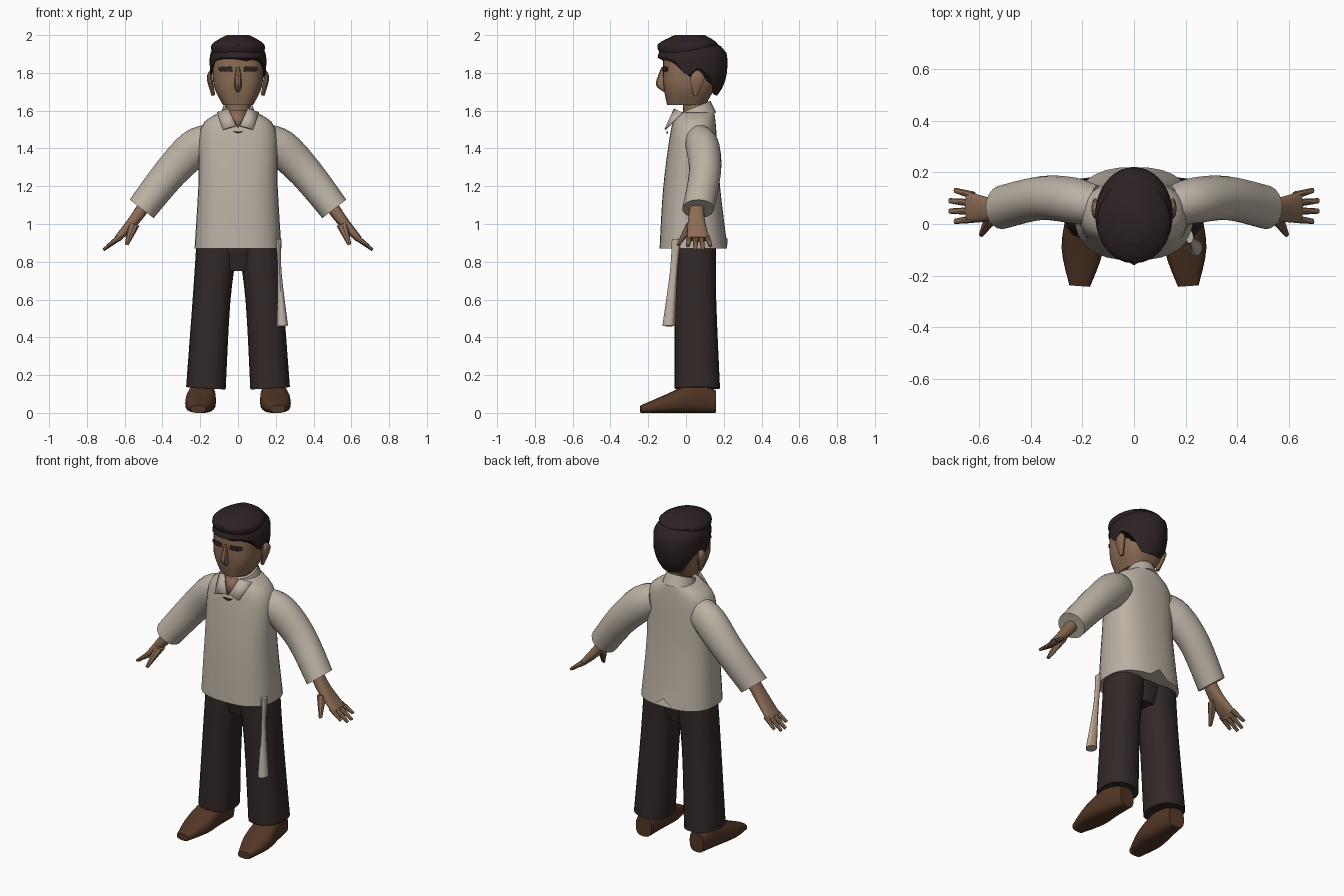
import bpy, bmesh, math
from mathutils import Vector

cube = bpy.data.objects.get("Cube")
if cube:
    bpy.data.objects.remove(cube, do_unlink=True)

ALONG_Y = Vector((0, 1, 0))
ALONG_Z = Vector((0, 0, 1))


def material(name, *rgb):
    made = bpy.data.materials.new(name)
    made.use_nodes = True
    made.diffuse_color = (*rgb, 1)
    shader = made.node_tree.nodes["Principled BSDF"]
    shader.inputs["Base Color"].default_value = (*rgb, 1)
    return made


cloth = material("cream cloth", .5, .44, .37)
skin = material("brown skin", .26, .15, .09)
hair = material("dark hair", .027, .016, .017)
trousers = material("dark trousers", .033, .021, .021)
leather = material("brown leather", .085, .037, .018)
lining = material("tan lining", .38, .23, .14)


def finish(name, bm, colour):
    bmesh.ops.recalc_face_normals(bm, faces=bm.faces)
    mesh = bpy.data.meshes.new(name)
    bm.to_mesh(mesh)
    bm.free()
    mesh.materials.append(colour)
    mesh.shade_smooth()
    mesh.set_sharp_from_angle(angle=math.radians(40))
    made = bpy.data.objects.new(name, mesh)
    bpy.context.collection.objects.link(made)
    return made


def bridge(bm, loops):
    """Join closed loops of vertices into a capped surface."""
    for lower, upper in zip(loops, loops[1:]):
        for i in range(len(lower)):
            bm.faces.new((lower[i - 1], lower[i], upper[i], upper[i - 1]))
    bm.faces.new(loops[0])
    bm.faces.new(loops[-1])


def smooth_rings(rings, steps):
    """Pass a smooth curve through the given rings."""
    padded = [rings[0], *rings, rings[-1]]
    result = []
    for i in range(len(rings) - 1):
        for step in range(steps):
            t = step / steps
            result.append([
                b + t / 2 * (c - a + t * (2 * a - 5 * b + 4 * c - d + t * (3 * (b - c) + d - a)))
                for a, b, c, d in zip(*padded[i:i + 4])])
    return result + [rings[-1]]


def loft(name, colour, rings, square=2, depth=ALONG_Y, side=1, sides=20, steps=4):
    """Superellipse rings (x, y, z, half width, half depth), set across their path."""
    rings = smooth_rings(rings, steps)
    centres = [Vector(ring[:3]) for ring in rings]
    bm = bmesh.new()
    loops = []
    for i, (centre, ring) in enumerate(zip(centres, rings)):
        direction = centres[min(i + 1, len(rings) - 1)] - centres[max(i - 1, 0)]
        across = depth.cross(direction).normalized()
        loop = []
        for corner in range(sides):
            turn = math.tau * corner / sides
            u, v = (math.copysign(abs(wave) ** (2 / square), wave)
                    for wave in (math.cos(turn), math.sin(turn)))
            point = centre + across * u * ring[3] + depth * v * ring[4]
            point.x *= side
            loop.append(bm.verts.new(point))
        loops.append(loop)
    bridge(bm, loops)
    return finish(name, bm, colour)


def plate(name, colour, points, side=1):
    """Thin flat panel through the given corners."""
    bm = bmesh.new()
    bm.faces.new([bm.verts.new((x * side, y, z)) for x, y, z in points])
    made = finish(name, bm, colour)
    thickness = made.modifiers.new("thickness", "SOLIDIFY")
    thickness.thickness = .009
    thickness.offset = 0


# Shirt body, with a vent notched into the back of the hem
shirt = loft("shirt_body", cloth, [
    (0, .04, .87, .23, .18), (0, .03, 1.2, .21, .15),
    (0, .04, 1.5, .2, .12), (0, .05, 1.59, .1, .1)], square=2.5, sides=32)
for vertex in shirt.data.vertices:
    if vertex.co.z < .9 and vertex.co.y > .1 and abs(vertex.co.x) < .02:
        vertex.co.z += .05

# Collar, higher behind than in front
loft("collar_stand", cloth, [(0, .06, 1.55, .1, .1), (0, .05, 1.62, .08, .08)],
     depth=Vector((0, 1, .4)))
plate("open_neck", skin, [(-.05, -.05, 1.6), (.05, -.05, 1.6), (0, -.1, 1.51)])
plate("collar_knot", leather, [(-.03, -.1, 1.49), (.03, -.1, 1.49), (0, -.1, 1.48)])

# Neck, head and nose
loft("neck", skin, [(0, .05, 1.5, .06, .06), (0, .05, 1.7, .07, .07)])
loft("head", skin, [
    (0, 0, 1.63, .08, .1), (0, .02, 1.74, .13, .14), (0, .03, 1.9, .13, .15)],
    square=2.8, sides=28)
loft("nose", skin, [
    (0, -.12, 1.83, .01, .01), (0, -.13, 1.74, .02, .03), (0, -.11, 1.7, .01, .01)], sides=8)

# Hair shell: the hairline drops at the sideburns and again towards the nape
DROPS = [0, 0, 0, .2, 1, .5, 1, 1.9, 2, 2]
COLUMNS, ROWS = 48, 8
bm = bmesh.new()
loops = []
for row in range(ROWS + 1):
    loop = []
    for column in range(COLUMNS):
        turn = math.tau * column / COLUMNS - math.pi
        place = abs(turn) / math.pi * (len(DROPS) - 1)
        start = min(int(place), len(DROPS) - 2)
        drop = DROPS[start] + (DROPS[start + 1] - DROPS[start]) * (place - start)
        rise = -drop / 10 + (drop / 10 + .1) * row / ROWS
        if rise < 0:
            reach = 1 - abs(rise / .3) ** 3
        else:
            reach = math.sqrt(1 - (rise / .105) ** 2)
        loop.append(bm.verts.new((.15 * reach * math.sin(turn),
                                  .035 - .185 * reach * math.cos(turn), 1.88 + rise)))
    loops.append(loop)
bridge(bm, loops)
finish("hair_shell", bm, hair)
loft("hair_top", hair, [
    (0, 0, 1.89, .13, .13), (0, .01, 1.95, .14, .16), (0, .02, 2, .06, .08)], sides=24)

# Trouser seat
loft("trouser_seat", trousers, [(0, .05, .75, .1, .08), (0, .05, .9, .2, .11)])

for side, word in ((1, "left_"), (-1, "right_")):
    # Face and collar details
    loft(word + "eye", hair, [
        (.03, -.12, 1.82, .004, .012), (.07, -.115, 1.82, .004, .014),
        (.1, -.097, 1.82, .004, .01)], square=4, depth=ALONG_Z, side=side)
    loft(word + "ear", skin, [
        (.13, .05, 1.68, .01, .01), (.15, .06, 1.77, .015, .04), (.14, .06, 1.81, .01, .01)],
        side=side, sides=10)
    plate(word + "collar_flap", cloth, [
        (.05, -.06, 1.61), (.01, -.1, 1.52), (.08, -.11, 1.5), (.11, -.02, 1.59)], side)

    # Trouser leg and shoe, the shoe always resting on the ground
    loft(word + "trouser_leg", trousers, [
        (.11, .05, .9, .11, .11), (.14, .05, .6, .1, .11), (.17, .06, .13, .105, .12)],
        square=2.4, side=side)
    loft(word + "shoe", leather, [(x, y, half, width, half) for x, y, width, half in (
        (.18, .155, .05, .06), (.19, .04, .07, .08), (.2, -.1, .08, .05), (.21, -.24, .04, .02))],
        square=2.8, depth=ALONG_Z, side=side)

    # Sleeve
    loft(word + "sleeve", cloth, [
        (.14, .07, 1.44, .09, .08), (.23, .09, 1.4, .1, .09),
        (.36, .1, 1.27, .09, .085), (.51, .065, 1.08, .08, .085)], side=side)

    # Hand with a thumb and four spread fingers
    loft(word + "palm", skin, [
        (.48, .06, 1.12, .035, .035), (.55, .055, 1.02, .03, .045), (.64, .065, .92, .018, .06)],
        square=2.4, side=side)
    loft(word + "thumb", skin, [(.55, .03, 1, .03, .03), (.59, -.04, .89, .01, .01)],
         side=side, sides=8)
    for number, spread in enumerate((-1.5, -.5, .5, 1.5)):
        shorter = spread * spread / 100
        loft(f"{word}finger_{number}", skin, [
            (.62, .065 + spread * .03, .935, .017, .016),
            (.715 - shorter, .07 + spread * .04, .86 + shorter, .008, .01)], side=side, sides=8)

# Hanging sash, lined on the faces that turn backwards
sash = loft("sash", cloth, [
    (.215, -.05, .92, .015, .025), (.22, -.065, .75, .01, .02), (.235, -.09, .46, .03, .035)],
    sides=12)
sash.data.materials.append(lining)
for face in sash.data.polygons:
    face.material_index = int(face.normal.y > .3)
